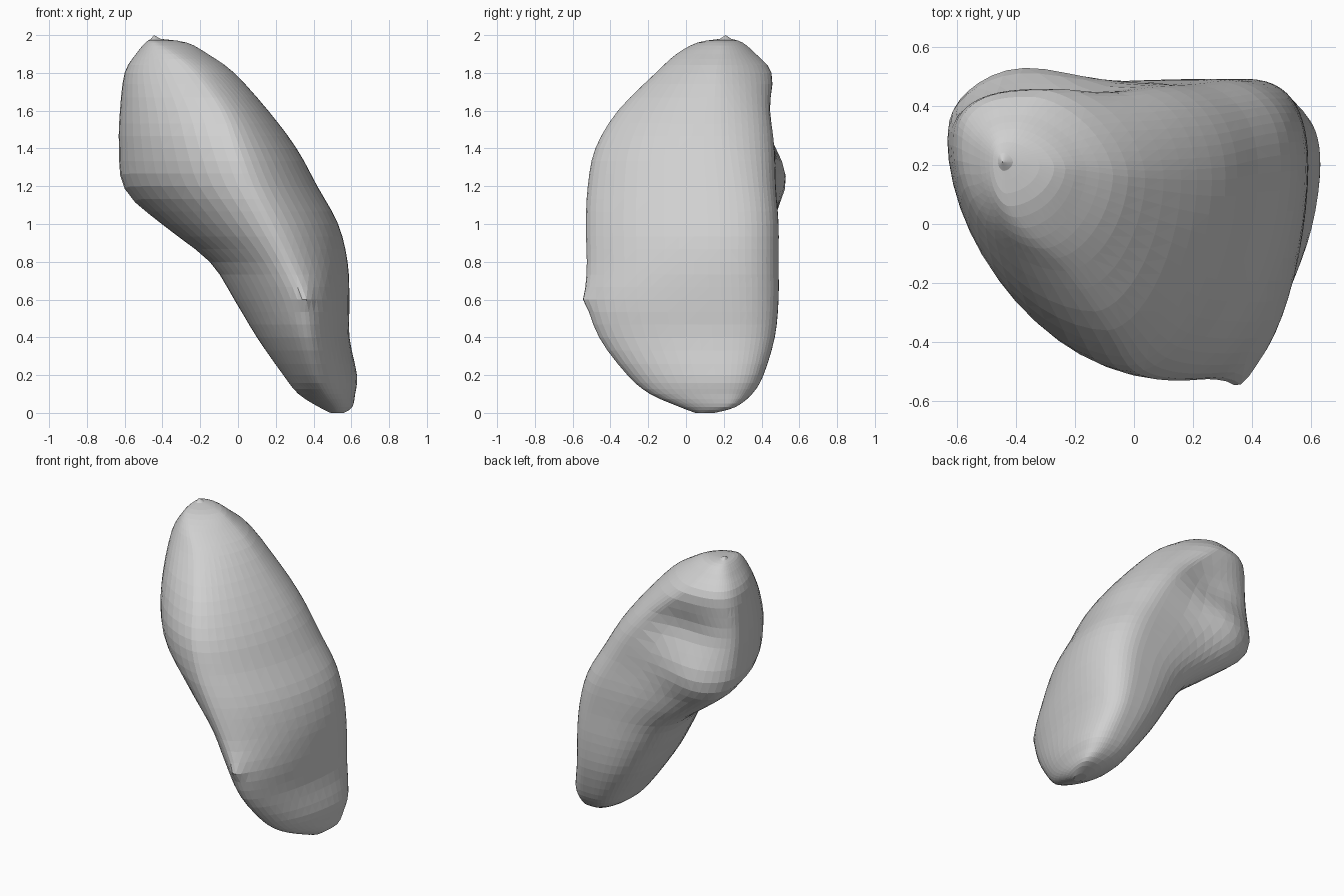
import bpy, bmesh, math
from mathutils import Vector

if "Cube" in bpy.data.objects:
    bpy.data.objects.remove(bpy.data.objects["Cube"])

# Level: z, then left (x, y), front (x, y), right (x, y), back (x, y) extremes
LEVELS = [
    (0.00, .49, .08, .52, .05, .56, .10, .54, .15),
    (0.03, .43, .08, .51, -.03, .605, .20, .54, .26),
    (0.10, .32, .08, .46, -.19, .62, .20, .50, .35),
    (0.20, .24, .09, .41, -.31, .63, .20, .47, .41),
    (0.40, .10, .12, .37, -.46, .59, .20, .42, .47),
    (0.60, -.02, .15, .34, -.525, .59, .19, .38, .49),
    (0.80, -.15, .21, .25, -.525, .58, .18, .34, .49),
    (1.00, -.40, .28, .15, -.53, .53, .18, .27, .49),
    (1.20, -.60, .29, .05, -.52, .42, .17, .17, .475),
    (1.40, -.63, .28, -.02, -.48, .31, .15, .06, .47),
    (1.60, -.625, .27, -.09, -.36, .16, .15, -.10, .47),
    (1.80, -.60, .26, -.23, -.16, -.02, .16, -.31, .455),
    (1.90, -.54, .23, -.34, -.05, -.16, .18, -.38, .37),
    (1.96, -.49, .21, -.42, .06, -.27, .19, -.41, .30),
    (1.98, -.46, .21, -.44, .18, -.41, .21, -.44, .24),
]
QUARTER, STEPS = 13, 3


def spline(a, b, c, d, t):
    return [0.5 * (2*q + (r-p)*t + (2*p-5*q+4*r-s)*t*t + (3*q-p-3*r+s)*t**3)
            for p, q, r, s in zip(a, b, c, d)]


def blob(p, centre, radii):
    return math.exp(-sum(((p[i]-centre[i])/radii[i])**2 for i in range(3)))


def ring(level):
    z = level[0]
    ext = [level[i:i+2] for i in (1, 3, 5, 7)]
    # roundness of each quarter, changing towards the top
    f = min(1, max(0, (z - 1.1) / 0.7))
    powers = (1.6 + .3*f, 1.75, 2.45 - .8*f, 2.8)
    pts = []
    for q in range(4):
        a, b = ext[q], ext[(q+1) % 4]
        c = (b[0], a[1]) if q % 2 == 0 else (a[0], b[1])
        for k in range(QUARTER):
            t = k / QUARTER * math.pi / 2
            u, v = math.cos(t)**(2/powers[q]), math.sin(t)**(2/powers[q])
            p = Vector((c[0] + (a[0]-c[0])*u + (b[0]-c[0])*v,
                        c[1] + (a[1]-c[1])*u + (b[1]-c[1])*v, z))
            # hollow and knob on the back
            o = p.copy()
            p.y -= 0.05 * blob(o, (-.26, .46, 1.54), (.24, .22, .15))
            p.y += 0.085 * blob(o, (-.42, .46, 1.25), (.26, .20, .19))
            p.z -= 0.03 * blob(o, (-.50, .44, 1.18), (.20, .20, .15))
            pts.append(p)
    return pts


# Loft the stone body
bm = bmesh.new()
rings = []
n = len(LEVELS)
for i in range(n-1):
    quad = [LEVELS[max(0, min(n-1, j))] for j in (i-1, i, i+1, i+2)]
    for s in range(STEPS):
        rings.append(ring(spline(*quad, s/STEPS)))
rings.append(ring(LEVELS[-1]))
rows = [[bm.verts.new(p) for p in r] for r in rings]
m = len(rows[0])
for lo, hi in zip(rows, rows[1:]):
    for k in range(m):
        bm.faces.new((lo[k], lo[(k+1) % m], hi[(k+1) % m], hi[k]))
# Pointed tip and closed foot
for row, tip in ((rows[0], (.52, .09, 0)), (rows[-1], (-.445, .21, 2.0))):
    v = bm.verts.new(tip)
    for k in range(m):
        bm.faces.new((row[k], row[(k+1) % m], v))
# Small nick on the front edge
for v in bm.verts:
    v.co.y -= 0.025 * blob(v.co, (.36, -.525, .61), (.05, .06, .05))
bmesh.ops.recalc_face_normals(bm, faces=bm.faces[:])
bmesh.ops.triangulate(bm, faces=bm.faces[:])
mesh = bpy.data.meshes.new("stone")
bm.to_mesh(mesh)
bm.free()
stone = bpy.data.objects.new("stone", mesh)
bpy.context.collection.objects.link(stone)

mat = bpy.data.materials.new("pale grey stone")
mat.diffuse_color = (0.63, 0.63, 0.63, 1)
mat.use_nodes = True
mat.node_tree.nodes["Principled BSDF"].inputs["Base Color"].default_value = mat.diffuse_color
mesh.materials.append(mat)
